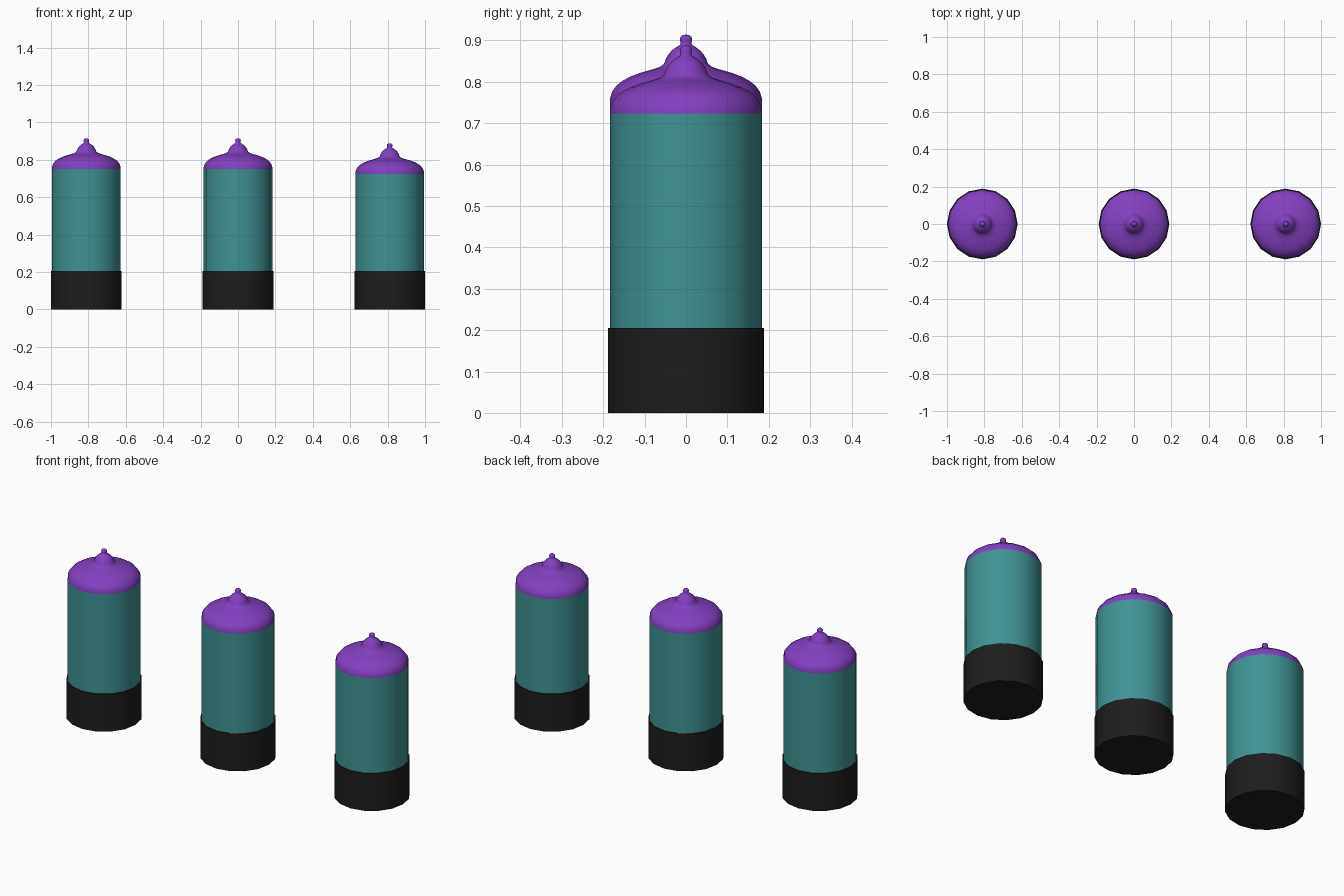
import bpy
from math import cos, sin, tau

if "Cube" in bpy.data.objects:
    bpy.data.objects.remove(bpy.data.objects["Cube"])

SIDES = 16


def material(name, rgb):
    m = bpy.data.materials.new(name)
    m.diffuse_color = (*rgb, 1)
    m.use_nodes = True
    m.node_tree.nodes["Principled BSDF"].inputs["Base Color"].default_value = m.diffuse_color
    return m


black = material("black", (0.012, 0.012, 0.012))
teal = material("teal", (0.05, 0.29, 0.30))
purple = material("purple", (0.23, 0.05, 0.53))


def lathe(name, profile, x, mat):
    """Spin (radius, z) points around a vertical axis at x; ends are closed."""
    verts = [(r * cos(tau * i / SIDES), r * sin(tau * i / SIDES), z)
             for r, z in profile for i in range(SIDES)]
    faces = [tuple(reversed(range(SIDES)))]
    for k in range(len(profile) - 1):
        for i in range(SIDES):
            j = (i + 1) % SIDES
            a, b = k * SIDES, (k + 1) * SIDES
            faces.append((a + i, a + j, b + j, b + i))
    faces.append(tuple(range(len(verts) - SIDES, len(verts))))
    mesh = bpy.data.meshes.new(name)
    mesh.from_pydata(verts, [], faces)
    mesh.materials.append(mat)
    ob = bpy.data.objects.new(name, mesh)
    ob.location.x = x
    bpy.context.collection.objects.link(ob)
    bpy.ops.object.select_all(action='DESELECT')
    ob.select_set(True)
    bpy.context.view_layer.objects.active = ob
    bpy.ops.object.shade_smooth_by_angle(angle=0.7)
    return ob


# cap outline: shoulder dome, flared neck, small knob (height above body top)
CAP = [(0.184, 0), (0.183, 0.012), (0.178, 0.027), (0.168, 0.041),
       (0.153, 0.053), (0.134, 0.063), (0.110, 0.072), (0.085, 0.079),
       (0.063, 0.086), (0.053, 0.094), (0.049, 0.105), (0.043, 0.116),
       (0.034, 0.126), (0.022, 0.135), (0.015, 0.139), (0.013, 0.144),
       (0.015, 0.152), (0.013, 0.159), (0.008, 0.163), (0.002, 0.164)]

# three canisters, the right-hand one slightly shorter
for side, x, top in (("left", -0.811, 0.75), ("middle", 0, 0.75), ("right", 0.811, 0.724)):
    lathe(f"{side}_base", [(0.189, 0), (0.189, 0.205)], x, black)
    lathe(f"{side}_body", [(0.184, 0.2), (0.184, top)], x, teal)
    lathe(f"{side}_cap", [(r, top + z) for r, z in CAP], x, purple)
